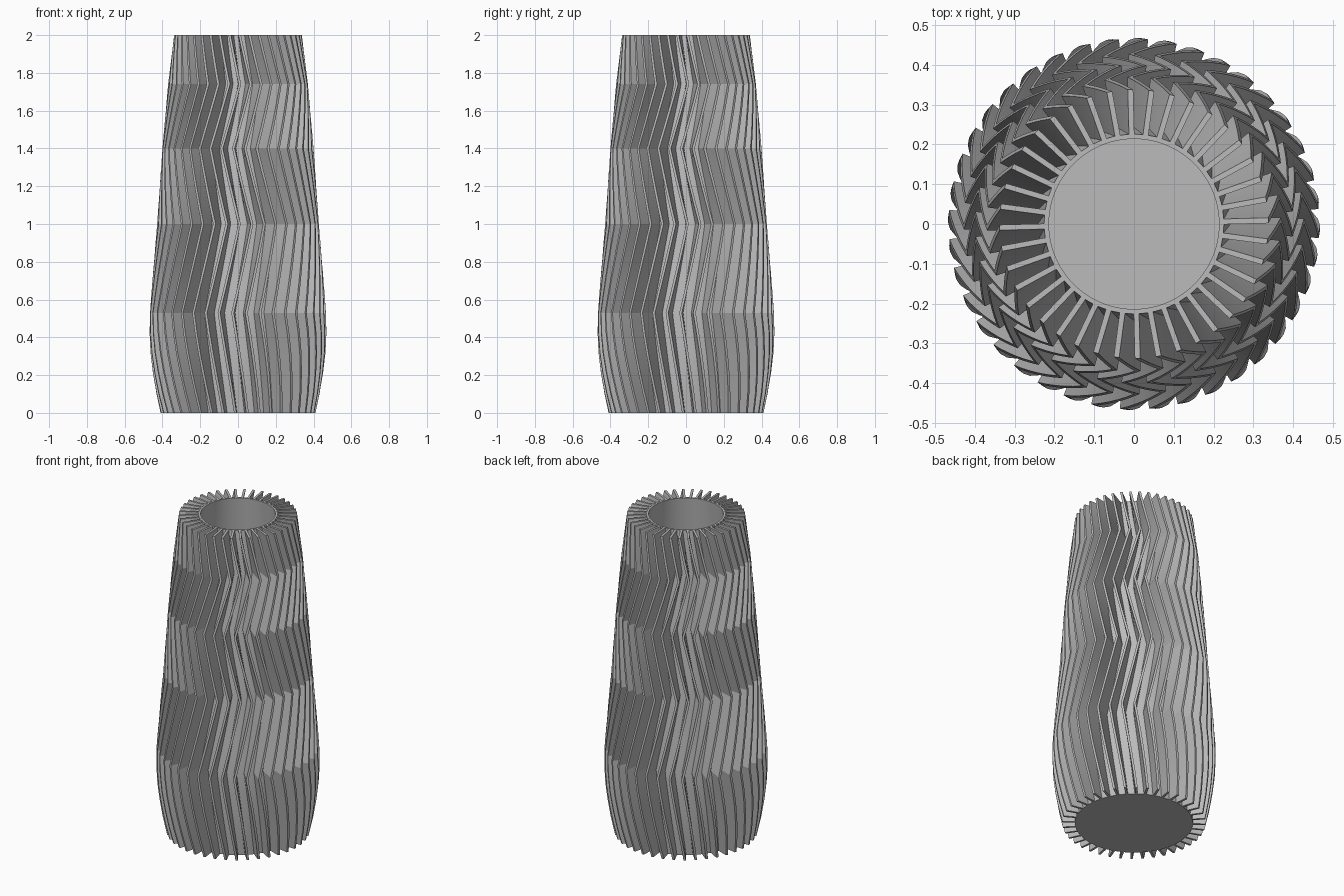
import bpy, bmesh, math

cube = bpy.data.objects.get("Cube")
if cube:
    bpy.data.objects.remove(cube, do_unlink=True)

FINS = 40
HALF = 0.0068          # half thickness of a fin
WALL = 0.012

# (height, value) curves
OUTER = [(0, .41), (.1, .432), (.2, .449), (.3, .462), (.4, .468), (.5, .468),
         (.6, .461), (.8, .445), (1, .428), (1.4, .4), (1.74, .37), (2, .338)]
CORE = [(0, .337), (.25, .358), (.5, .362), (1, .325), (1.5, .275), (2, .226)]
TWIST = [(0, 7), (.53, -3.5), (1, 10), (1.4, -3.5), (1.74, 10.5), (2, 1.5)]


def sample(curve, z):
    for (z0, a), (z1, b) in zip(curve, curve[1:]):
        if z <= z1:
            return a + (b - a) * (z - z0) / (z1 - z0)
    return curve[-1][1]


clay = bpy.data.materials.new("grey_clay")
clay.use_nodes = True
grey = (0.5, 0.5, 0.5, 1)
clay.diffuse_color = grey
clay.node_tree.nodes["Principled BSDF"].inputs["Base Color"].default_value = grey


def finish(name, bm, angle):
    bmesh.ops.recalc_face_normals(bm, faces=bm.faces)
    mesh = bpy.data.meshes.new(name)
    bm.to_mesh(mesh)
    bm.free()
    mesh.materials.append(clay)
    obj = bpy.data.objects.new(name, mesh)
    bpy.context.collection.objects.link(obj)
    bpy.ops.object.select_all(action='DESELECT')
    obj.select_set(True)
    bpy.context.view_layer.objects.active = obj
    bpy.ops.object.shade_smooth_by_angle(angle=math.radians(angle))


# Hollow core with a closed floor
bm = bmesh.new()
heights = [i / 10 for i in range(21)]
profile = [(0, 0)] + [(sample(CORE, z), z) for z in heights]
profile += [(sample(CORE, z) - WALL, z) for z in reversed(heights[1:])]
profile += [(sample(CORE, .03) - WALL, .03), (0, .03)]
verts = [bm.verts.new((r, 0, z)) for r, z in profile]
edges = [bm.edges.new(pair) for pair in zip(verts, verts[1:])]
bmesh.ops.spin(bm, geom=verts + edges, cent=(0, 0, 0), axis=(0, 0, 1),
               angle=math.tau, steps=80, use_duplicate=False)
bmesh.ops.remove_doubles(bm, verts=bm.verts, dist=1e-5)
finish("vase_core", bm, 30)

# Zigzag fins: a thin radial blade section carried up the twist
bm = bmesh.new()
kinks = [z for z, _ in TWIST]
levels = sorted({round(a + (b - a) * k / 5, 4)
                 for a, b in zip(kinks, kinks[1:]) for k in range(6)})
for n in range(FINS):
    previous = None
    for z in levels:
        turn = math.radians(sample(TWIST, z)) + math.tau * n / FINS
        c, s = math.cos(turn), math.sin(turn)
        near, far = sample(CORE, z) - .006, sample(OUTER, z)
        section = [(near, -HALF), (far, -HALF), (far, HALF), (near, HALF)]
        ring = [bm.verts.new((r * c - t * s, r * s + t * c, z)) for r, t in section]
        if previous:
            for i in range(4):
                j = (i + 1) % 4
                bm.faces.new((previous[i], previous[j], ring[j], ring[i]))
        else:
            bm.faces.new(ring)
        previous = ring
    bm.faces.new(previous)
finish("zigzag_fins", bm, 15)
